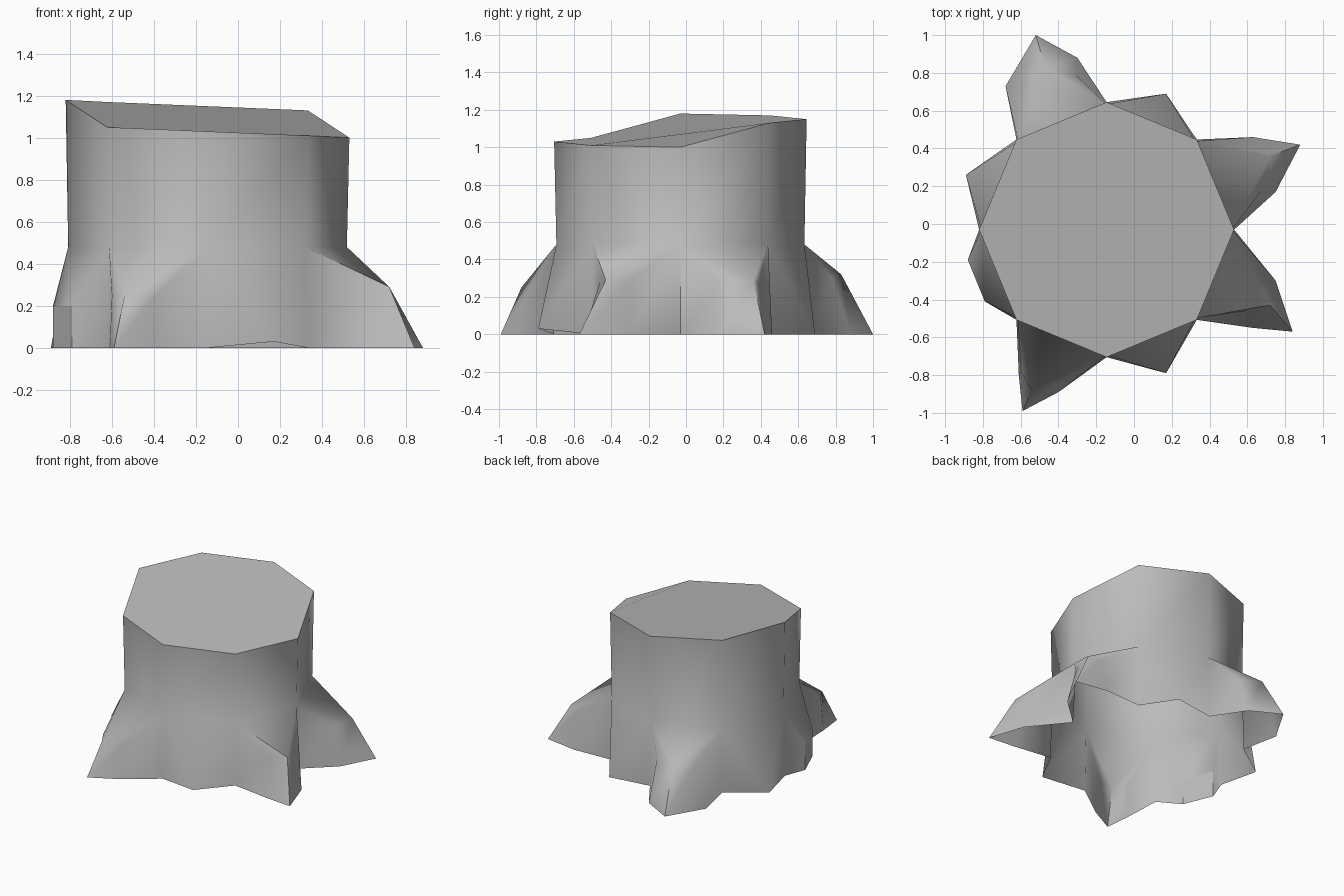
import bpy
import bmesh
from math import cos, sin, pi, radians
from mathutils import Vector

cube = bpy.data.objects.get("Cube")
if cube:
    bpy.data.objects.remove(cube, do_unlink=True)

# Material
grey = bpy.data.materials.new("plain grey")
grey.use_nodes = True
colour = (0.5, 0.5, 0.5, 1)
grey.diffuse_color = colour
grey.node_tree.nodes["Principled BSDF"].inputs["Base Color"].default_value = colour

bm = bmesh.new()


def vert(x, y, z=0):
    return bm.verts.new((x, y, z))


def face(*verts):
    return bm.faces.new(verts)


def ring(radius, heights):
    return [vert(-0.145 + radius * cos(i * pi / 4), -0.03 + radius * sin(i * pi / 4), z)
            for i, z in enumerate(heights)]


# Trunk: slanted cut top, straight wall, open bottom; corners run anticlockwise from +x
top = ring(0.675, [1.0, 1.13, 1.15, 1.17, 1.18, 1.05, 1.03, 1.01])
waist = ring(0.663, [0.48] * 8)
base = ring(0.675, [0] * 8)
face(*top)
for i in range(8):
    j = (i + 1) % 8
    face(waist[i], waist[j], top[j], top[i])


def small_root(i, tip):
    """Single pointed toe between two trunk corners."""
    j = (i + 1) % 8
    t = vert(*tip)
    face(base[i], t, waist[i])
    face(t, base[j], waist[j])
    face(waist[i], t, waist[j])


def big_root(i, feet, knees):
    """Spreading root: three points on the ground, three at knee height."""
    j = (i + 1) % 8
    f = [vert(*p) for p in feet]
    k = [vert(*p) for p in knees]
    face(base[i], f[0], k[0], waist[i])
    face(f[0], f[1], k[1], k[0])
    face(f[1], f[2], k[2], k[1])
    face(f[2], base[j], waist[j], k[2])
    face(waist[i], k[0], k[1])
    face(k[1], k[2], waist[j])
    face(waist[i], k[1], waist[j])


big_root(0, [(0.75, 0.17), (0.88, 0.42), (0.63, 0.46)],
         [(0.67, 0.17, 0.28), (0.72, 0.36, 0.29), (0.65, 0.39, 0.27)])
small_root(1, (0.17, 0.69))
big_root(2, [(-0.30, 0.88), (-0.52, 1.0), (-0.68, 0.73)],
         [(-0.30, 0.78, 0.30), (-0.47, 0.83, 0.32), (-0.58, 0.77, 0.28)])
small_root(3, (-0.89, 0.26))
big_root(5, [(-0.61, -0.80), (-0.59, -0.99), (-0.40, -0.89)],
         [(-0.60, -0.78, 0.25), (-0.54, -0.88, 0.25), (-0.40, -0.84, 0.24)])
small_root(6, (0.17, -0.79, 0.03))
big_root(7, [(0.63, -0.55), (0.84, -0.57), (0.75, -0.30)],
         [(0.60, -0.46, 0.28), (0.72, -0.43, 0.29), (0.69, -0.31, 0.28)])

# Blunt root with an upright flat end
a, b = vert(-0.88, -0.19), vert(-0.79, -0.41)
c, d = vert(-0.88, -0.19, 0.2), vert(-0.79, -0.41, 0.2)
blunt_end = face(a, b, d, c)
face(base[4], a, c, waist[4])
face(b, base[5], waist[5], d)
face(waist[4], c, d, waist[5])

# Smooth bark with sharp folds
bm.normal_update()
for f in bm.faces:
    f.smooth = True
blunt_end.smooth = False
for e in bm.edges:
    if len(e.link_faces) == 2:
        e.smooth = e.calc_face_angle() < radians(62)

mesh = bpy.data.meshes.new("tree_stump")
bm.to_mesh(mesh)
bm.free()
mesh.materials.append(grey)
stump = bpy.data.objects.new("tree_stump", mesh)
bpy.context.collection.objects.link(stump)
